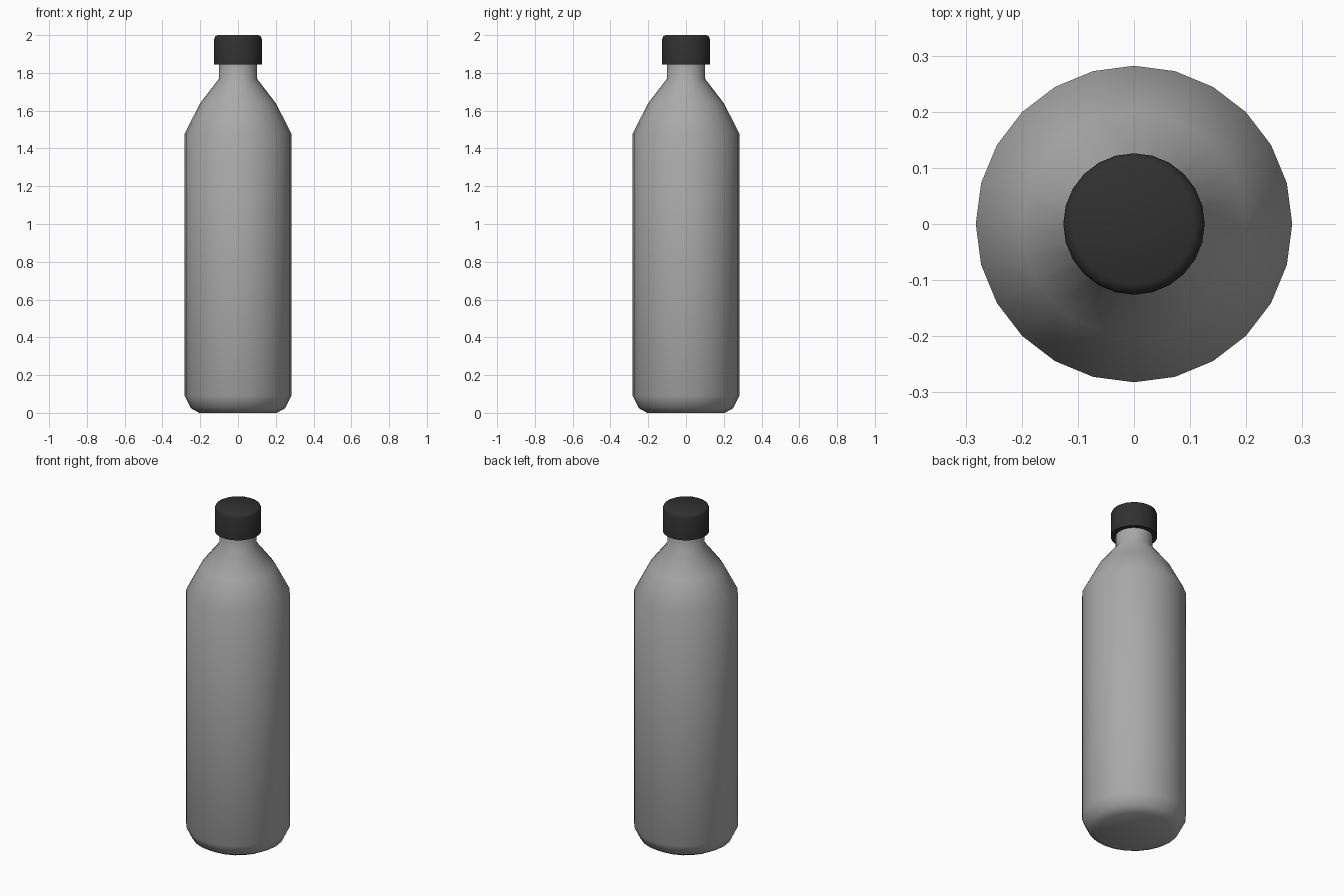
import bpy, bmesh, math

if "Cube" in bpy.data.objects:
    bpy.data.objects.remove(bpy.data.objects["Cube"])

SIDES = 24


def material(name, value):
    m = bpy.data.materials.new(name)
    m.diffuse_color = (value, value, value, 1)
    m.use_nodes = True
    m.node_tree.nodes["Principled BSDF"].inputs["Base Color"].default_value = m.diffuse_color
    return m


def lathe(name, profile, mat, smooth_angle):
    """Revolve a bottom-to-top (radius, z) profile around z and cap both ends."""
    bm = bmesh.new()
    rings = []
    for r, z in profile:
        rings.append([bm.verts.new((r * math.cos(2 * math.pi * i / SIDES),
                                    r * math.sin(2 * math.pi * i / SIDES), z))
                      for i in range(SIDES)])
    for a, b in zip(rings, rings[1:]):
        for i in range(SIDES):
            j = (i + 1) % SIDES
            bm.faces.new((a[i], a[j], b[j], b[i]))
    bm.faces.new(rings[0][::-1])
    bm.faces.new(rings[-1])
    mesh = bpy.data.meshes.new(name)
    bm.to_mesh(mesh)
    bm.free()
    mesh.materials.append(mat)
    ob = bpy.data.objects.new(name, mesh)
    bpy.context.collection.objects.link(ob)
    bpy.ops.object.select_all(action='DESELECT')
    ob.select_set(True)
    bpy.context.view_layer.objects.active = ob
    bpy.ops.object.shade_smooth_by_angle(angle=math.radians(smooth_angle))
    return ob


grey = material("bottle_grey", 0.4)
black = material("cap_black", 0.03)

# Bottle: rounded base, straight wall, sloping shoulder, narrow neck
lathe("bottle_body", [(0.205, 0), (0.25, 0.025), (0.282, 0.09), (0.282, 1.48),
                      (0.2, 1.64), (0.1, 1.77), (0.1, 1.86)], grey, 60)

# Screw cap with a small bevel on its top edge
lathe("cap", [(0.126, 1.845), (0.126, 1.98), (0.121, 1.993), (0.108, 2.0)], black, 60)
